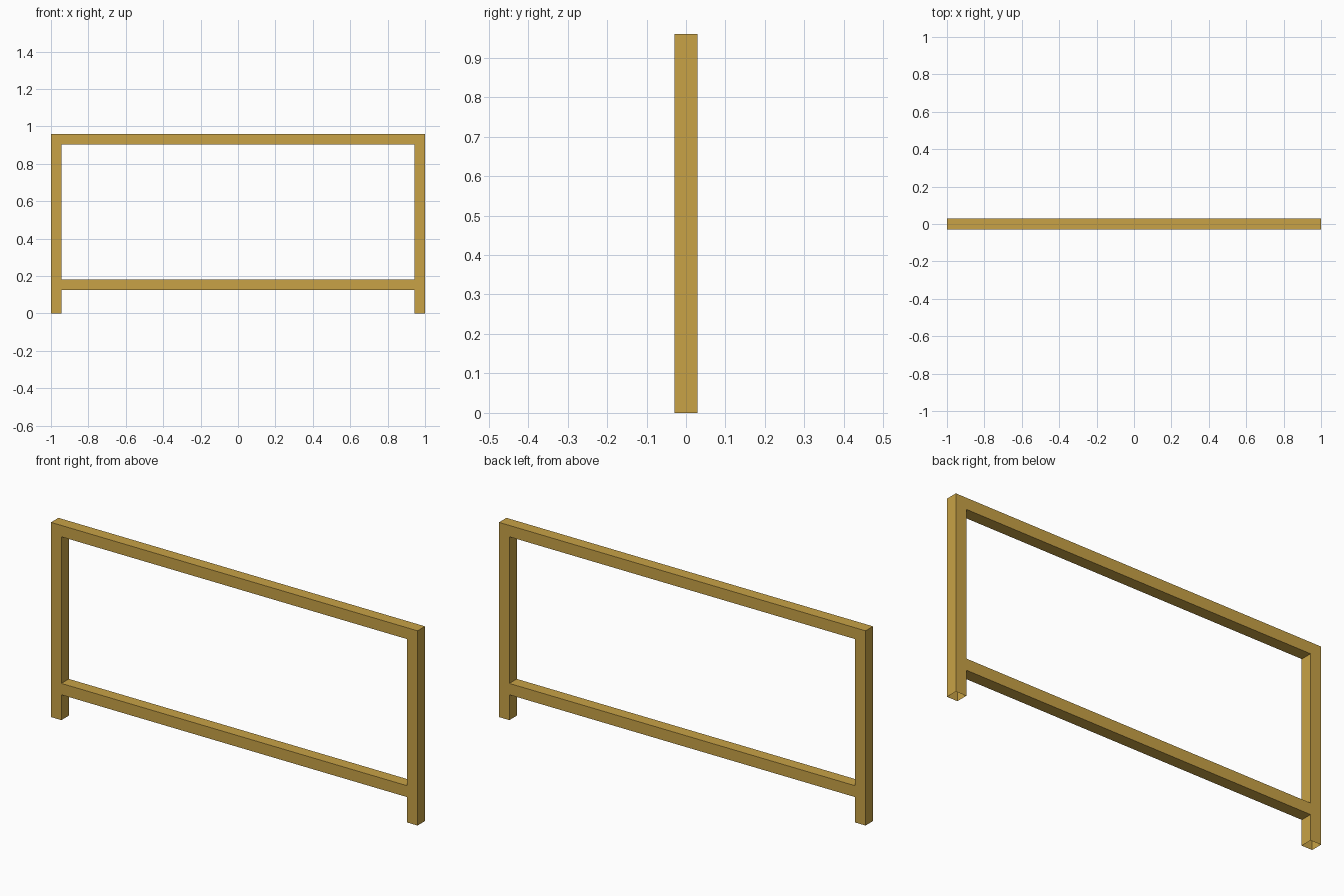
import bpy, bmesh

if "Cube" in bpy.data.objects:
    bpy.data.objects.remove(bpy.data.objects["Cube"])

gold = bpy.data.materials.new("gold")
gold.diffuse_color = (0.578, 0.362, 0.061, 1)
gold.use_nodes = True
gold.node_tree.nodes["Principled BSDF"].inputs["Base Color"].default_value = gold.diffuse_color

XS = [-1.0, -0.943, 0.943, 1.0]            # outer and inner leg edges
ZS = [0.0, 0.125, 0.181, 0.904, 0.96]      # floor, lower rail, top rail
HALF_DEPTH = 0.029

# Solid cells of the front outline: two legs plus two rails
cells = {(i, j) for i in (0, 2) for j in range(4)} | {(1, 1), (1, 3)}

bm = bmesh.new()
verts = {}


def vert(i, j, side):
    key = (i, j, side)
    if key not in verts:
        verts[key] = bm.verts.new((XS[i], side * HALF_DEPTH, ZS[j]))
    return verts[key]


for i, j in cells:
    ring = [(i, j), (i + 1, j), (i + 1, j + 1), (i, j + 1)]
    # Front and back faces
    bm.faces.new([vert(a, b, -1) for a, b in ring])
    bm.faces.new([vert(a, b, 1) for a, b in reversed(ring)])
    # Outer walls; the tube ends at the floor stay open
    for k, (di, dj) in enumerate([(0, -1), (1, 0), (0, 1), (-1, 0)]):
        if (i + di, j + dj) in cells or (j == 0 and dj == -1):
            continue
        p, q = ring[k], ring[(k + 1) % 4]
        bm.faces.new([vert(*q, -1), vert(*p, -1), vert(*p, 1), vert(*q, 1)])

bmesh.ops.recalc_face_normals(bm, faces=bm.faces)
mesh = bpy.data.meshes.new("tube_frame")
bm.to_mesh(mesh)
bm.free()
mesh.materials.append(gold)
bpy.context.collection.objects.link(bpy.data.objects.new("tube_frame", mesh))
